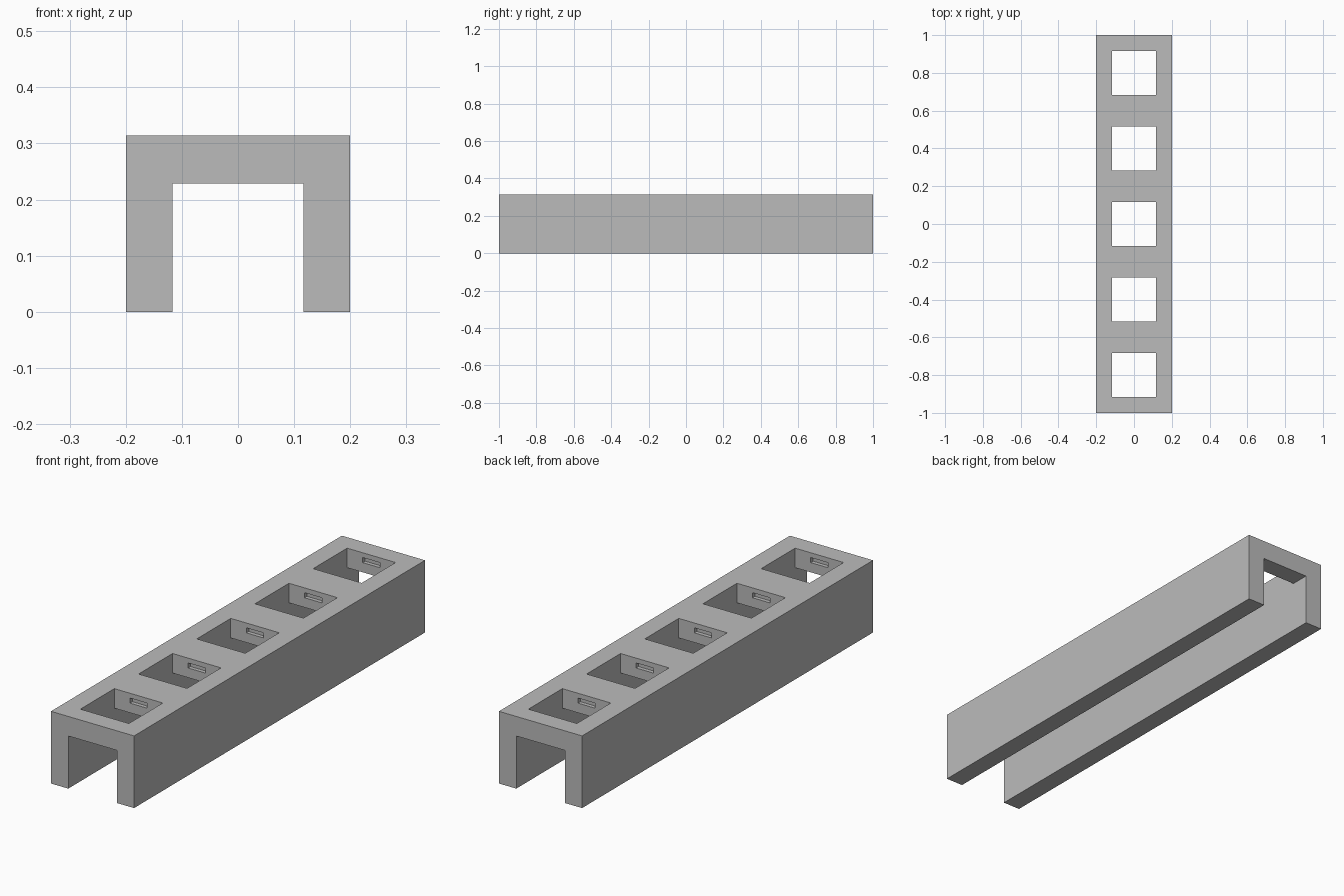
import bpy
import bmesh
from mathutils import Matrix, Vector

cube = bpy.data.objects.get("Cube")
if cube:
    bpy.data.objects.remove(cube, do_unlink=True)

LENGTH, HALF_W, HEIGHT = 2.0, 0.2, 0.314
INNER, CEILING = 0.1167, 0.229      # channel half width and underside of the deck
PITCH, COUNT = 0.4, 5
SLOT_W, SLOT_H, SLOT_DEPTH, SLOT_Z = 0.083, 0.022, 0.0167, 0.282

grey = bpy.data.materials.new("plain grey")
grey.use_nodes = True
grey.diffuse_color = (0.5, 0.5, 0.5, 1)
grey.node_tree.nodes["Principled BSDF"].inputs["Base Color"].default_value = (0.5, 0.5, 0.5, 1)


def make_object(name, bm):
    bmesh.ops.recalc_face_normals(bm, faces=bm.faces)
    mesh = bpy.data.meshes.new(name)
    bm.to_mesh(mesh)
    bm.free()
    mesh.materials.append(grey)
    obj = bpy.data.objects.new(name, mesh)
    bpy.context.collection.objects.link(obj)
    return obj


def row_of_boxes(name, size, z):
    """One box per opening, spaced along the rail."""
    bm = bmesh.new()
    for i in range(COUNT):
        y = (i - (COUNT - 1) / 2) * PITCH
        place = Matrix.Translation((0, y, z)) @ Matrix.Diagonal((*size, 1))
        bmesh.ops.create_cube(bm, size=1, matrix=place)
    obj = make_object(name, bm)
    obj.hide_render = True
    return obj


# Upside-down U profile, extruded along y
right = [(INNER, CEILING), (INNER, 0), (HALF_W, 0), (HALF_W, HEIGHT)]
profile = right + [(-x, z) for x, z in reversed(right)]
bm = bmesh.new()
face = bm.faces.new([bm.verts.new((x, -LENGTH / 2, z)) for x, z in profile])
extruded = bmesh.ops.extrude_face_region(bm, geom=[face])["geom"]
bmesh.ops.translate(bm, vec=Vector((0, LENGTH, 0)),
                    verts=[v for v in extruded if isinstance(v, bmesh.types.BMVert)])
rail = make_object("channel_rail", bm)

# Square openings through the deck, then latch slots in their end walls
cutters = [
    row_of_boxes("opening_cutter", (2 * INNER, 2 * INNER, 0.2), HEIGHT),
    row_of_boxes("latch_slot_cutter", (SLOT_W, 2 * (INNER + SLOT_DEPTH), SLOT_H), SLOT_Z),
]
for cutter in cutters:
    mod = rail.modifiers.new(cutter.name, 'BOOLEAN')
    mod.operation = 'DIFFERENCE'
    mod.solver = 'EXACT'
    mod.object = cutter

# Bake the cuts and drop the cutters
bpy.context.view_layer.update()
baked = bpy.data.meshes.new_from_object(rail.evaluated_get(bpy.context.evaluated_depsgraph_get()))
rail.modifiers.clear()
rail.data = baked
for cutter in cutters:
    bpy.data.objects.remove(cutter, do_unlink=True)
